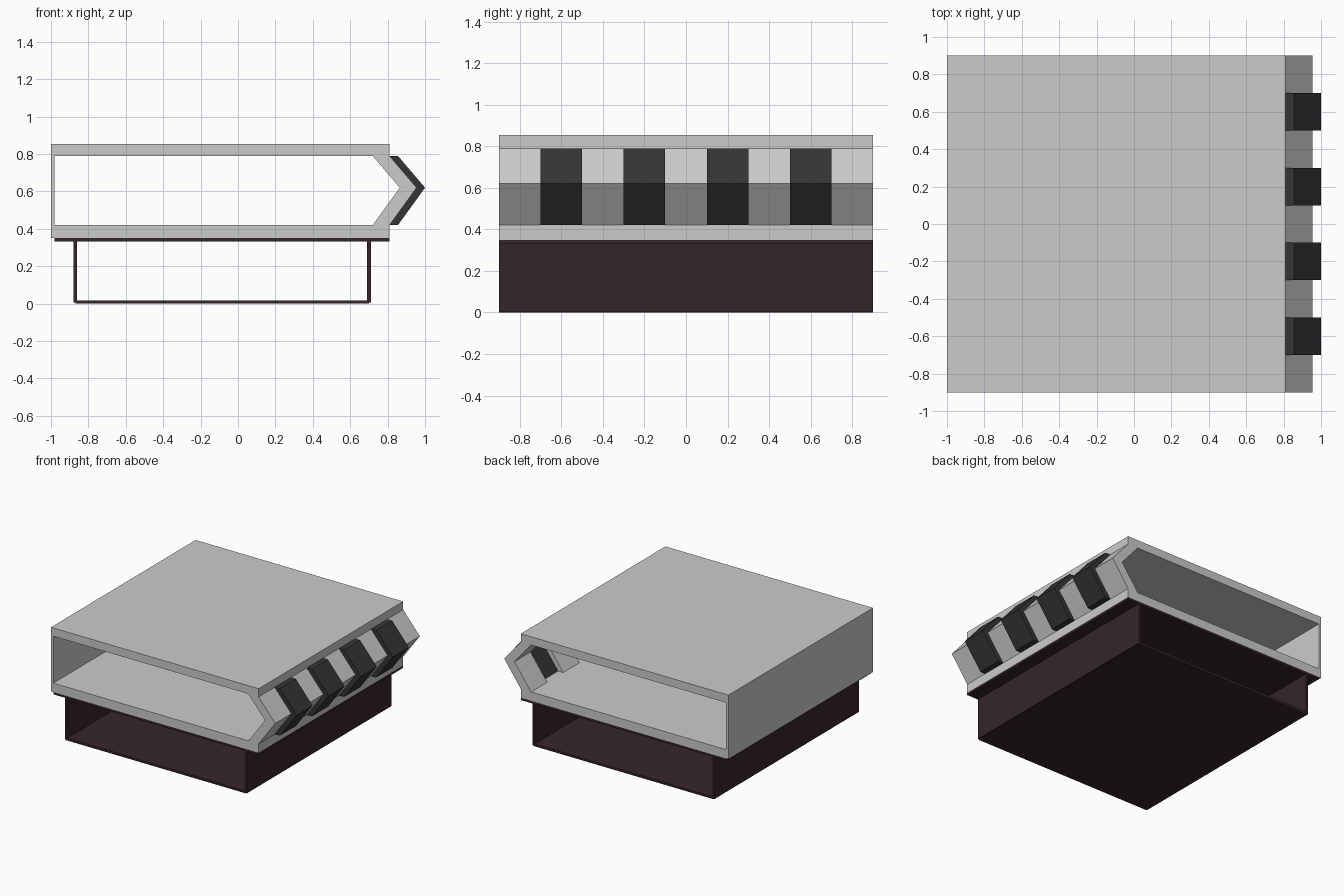
import bpy, bmesh

if "Cube" in bpy.data.objects:
    bpy.data.objects.remove(bpy.data.objects["Cube"])


def material(name, rgb):
    m = bpy.data.materials.new(name)
    m.diffuse_color = (*rgb, 1)
    m.use_nodes = True
    m.node_tree.nodes["Principled BSDF"].inputs["Base Color"].default_value = m.diffuse_color
    return m


def extrude(name, profiles, y0, y1, mat=None):
    """Extrude closed x-z profiles along y into one object."""
    bm = bmesh.new()
    for pts in profiles:
        face = bm.faces.new([bm.verts.new((x, y0, z)) for x, z in pts])
        res = bmesh.ops.extrude_face_region(bm, geom=[face])
        for v in res["geom"]:
            if isinstance(v, bmesh.types.BMVert):
                v.co.y = y1
    bmesh.ops.recalc_face_normals(bm, faces=bm.faces)
    me = bpy.data.meshes.new(name)
    bm.to_mesh(me)
    bm.free()
    ob = bpy.data.objects.new(name, me)
    bpy.context.collection.objects.link(ob)
    if mat:
        me.materials.append(mat)
    return ob


def rect(x0, x1, z0, z1):
    return [(x0, z0), (x1, z0), (x1, z1), (x0, z1)]


def chevron(dx):
    return [(0.72 + dx, 0.42), (0.81 + dx, 0.42), (0.955 + dx, 0.62),
            (0.81 + dx, 0.79), (0.72 + dx, 0.79), (0.865 + dx, 0.62)]


dark = material("dark_panel", (0.035, 0.035, 0.035))
maroon = material("dark_maroon", (0.036, 0.019, 0.024))

# Upper storey shell, open at front and back
extrude("roof_slab", [rect(-1, 0.81, 0.79, 0.855)], -0.9, 0.9)
extrude("floor_slab", [rect(-1, 0.81, 0.35, 0.42)], -0.9, 0.9)
extrude("left_wall", [rect(-1, -0.98, 0.42, 0.79)], -0.9, 0.9)

# Angled right wall: alternating grey piers and protruding dark panels
for i in range(9):
    y0 = -0.9 + 0.2 * i
    if i % 2:
        extrude(f"dark_window_{i // 2 + 1}", [chevron(0.045)], y0, y0 + 0.2, dark)
    else:
        extrude(f"wall_pier_{i // 2 + 1}", [chevron(0)], y0, y0 + 0.2)

# Lower storey: thin plates forming an open tube
extrude("base_ceiling", [rect(-0.98, 0.81, 0.332, 0.35)], -0.9, 0.9, maroon)
extrude("base_floor", [rect(-0.87, 0.70, 0, 0.018)], -0.9, 0.9, maroon)
for name, x in (("base_left_wall", -0.87), ("base_right_wall", 0.70)):
    extrude(name, [rect(x - 0.01, x + 0.01, 0.005, 0.335)], -0.9, 0.9, maroon)
